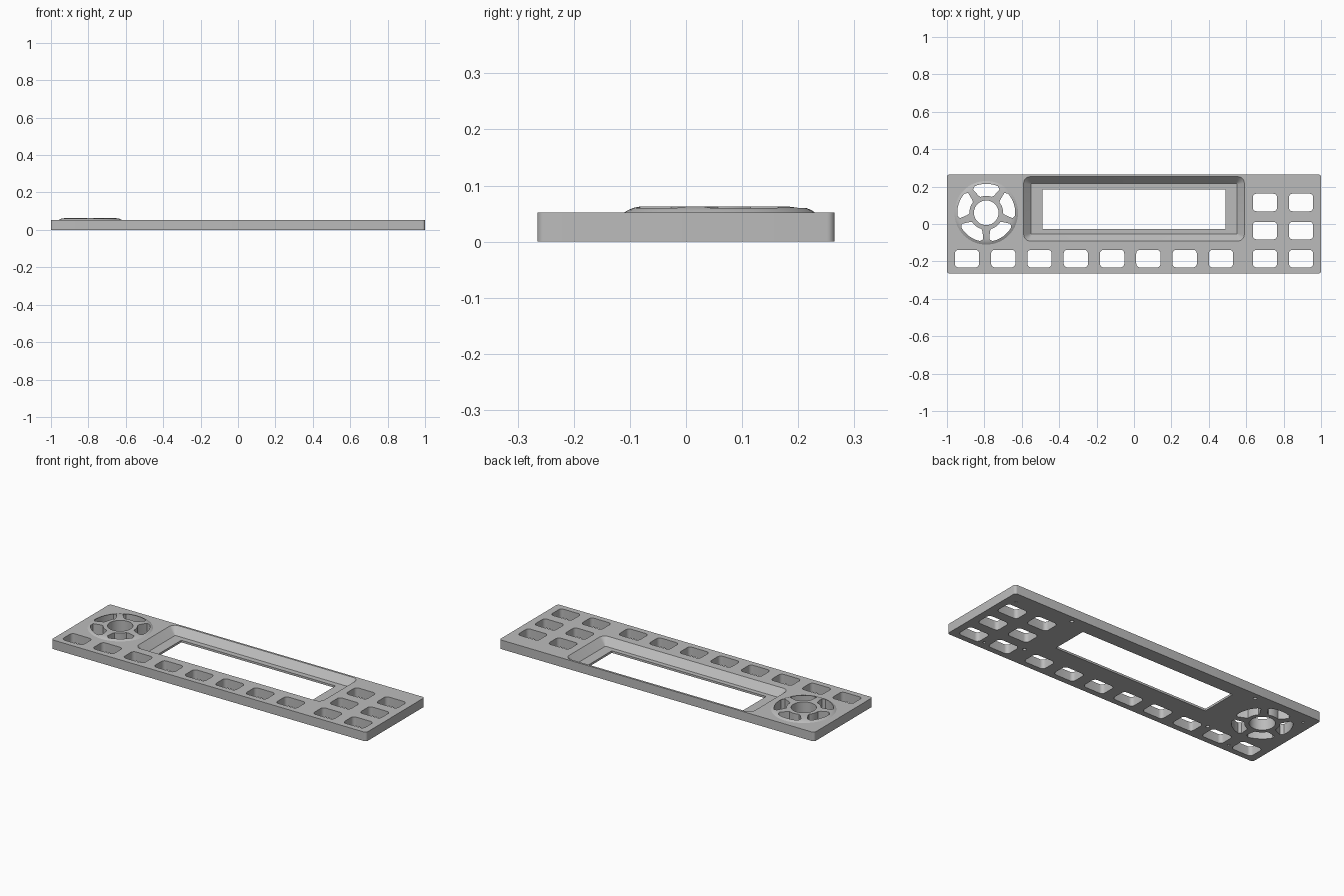
import bpy, bmesh, math

if "Cube" in bpy.data.objects:
    bpy.data.objects.remove(bpy.data.objects["Cube"])

PLATE_TOP = 0.052
PAD_X, PAD_Y = -0.79, 0.06

grey = bpy.data.materials.new("plastic grey")
grey.diffuse_color = (0.5, 0.5, 0.5, 1)
grey.use_nodes = True
grey.node_tree.nodes["Principled BSDF"].inputs["Base Color"].default_value = grey.diffuse_color


def rounded_rect(cx, cy, w, h, r, seg=6):
    """Counter-clockwise outline of a rounded rectangle."""
    pts = []
    for k, (sx, sy) in enumerate([(1, 1), (-1, 1), (-1, -1), (1, -1)]):
        for i in range(seg + 1):
            a = math.pi / 2 * (k + i / seg)
            pts.append((cx + sx * (w / 2 - r) + r * math.cos(a),
                        cy + sy * (h / 2 - r) + r * math.sin(a)))
    return pts


def circle(cx, cy, r, n=48):
    return [(cx + r * math.cos(2 * math.pi * i / n),
             cy + r * math.sin(2 * math.pi * i / n)) for i in range(n)]


def loft(bm, levels):
    """Closed solid through matching outlines given as (outline, z)."""
    rings = [[bm.verts.new((x, y, z)) for x, y in pts] for pts, z in levels]
    n = len(rings[0])
    for lo, hi in zip(rings, rings[1:]):
        for i in range(n):
            j = (i + 1) % n
            bm.faces.new((lo[i], lo[j], hi[j], hi[i]))
    bm.faces.new(rings[0][::-1])
    bm.faces.new(rings[-1])


def make(name, solids):
    bm = bmesh.new()
    for levels in solids:
        loft(bm, levels)
    mesh = bpy.data.meshes.new(name)
    bm.to_mesh(mesh)
    bm.free()
    mesh.materials.append(grey)
    ob = bpy.data.objects.new(name, mesh)
    bpy.context.collection.objects.link(ob)
    return ob


def through(outline):
    return [(outline, -0.05), (outline, 0.12)]


def wedge(mid, r0, r1, gap, n=10):
    """Ring segment outline with rounded corners and parallel-sided spokes."""
    span = math.pi / 5
    pts = []
    for r, sign in ((r1, 1), (r0, -1)):
        for i in range(n + 1):
            t = 2 * i / n - 1
            half = span - math.asin(gap / 2 / r)
            a = mid + sign * t * half
            rr = r - sign * (0.012 if abs(t) == 1 else 0)
            pts.append((PAD_X + rr * math.cos(a), PAD_Y + rr * math.sin(a)))
    return pts


# Front plate
panel = make("front_panel", [[(rounded_rect(0, 0, 2, 0.53, 0.014), 0),
                              (rounded_rect(0, 0, 2, 0.53, 0.014), PLATE_TOP)]])

# Raised round pad with a curved rim
pad = make("round_pad", [[(circle(PAD_X, PAD_Y, r, 64), z) for r, z in
                          [(0.17, 0.03), (0.17, PLATE_TOP), (0.163, 0.0565),
                           (0.153, 0.0605), (0.14, 0.063)]]])

# Button openings: bottom row plus the two right-hand columns
spots = [(-0.893 + 0.194 * i, -0.185) for i in range(8)]
spots += [(x, y) for x in (0.70, 0.893) for y in (-0.185, -0.035, 0.115)]
openings = [through(rounded_rect(x, y, 0.13, 0.094, 0.02)) for x, y in spots]

# Pad openings: centre hole and five ring segments
openings.append(through(circle(PAD_X, PAD_Y, 0.066)))
openings += [through(wedge(math.pi / 2 + k * 2 * math.pi / 5, 0.09, 0.155, 0.035))
             for k in range(5)]

# Blind screw holes in the underside
for s in (-1, 1):
    for x, y, r in [(0.6, 0.23, 0.01), (0.6, -0.14, 0.01),
                    (0.94, 0.2, 0.007), (0.8, -0.215, 0.007)]:
        ring = circle(s * x, y, r, 16)
        openings.append([(ring, -0.02), (ring, 0.025)])
cutter = make("opening_cutter", openings)

# Display recess with sloped walls, and the window in its floor
recess = make("recess_cutter", [[(rounded_rect(0, 0.081, 1.10, 0.27, 0.004), 0.012),
                                 (rounded_rect(0, 0.081, 1.18, 0.344, 0.035), PLATE_TOP),
                                 (rounded_rect(0, 0.081, 1.18, 0.344, 0.035), 0.1)]])
window = make("window_cutter", [through(rounded_rect(0, 0.079, 0.98, 0.212, 0.002))])

for tool, op in ((pad, 'UNION'), (recess, 'DIFFERENCE'),
                 (window, 'DIFFERENCE'), (cutter, 'DIFFERENCE')):
    mod = panel.modifiers.new(tool.name, 'BOOLEAN')
    mod.operation = op
    mod.solver = 'EXACT'
    mod.object = tool
    bpy.context.view_layer.objects.active = panel
    bpy.ops.object.modifier_apply(modifier=mod.name)
    bpy.data.objects.remove(tool)

# Smooth the rounded corners, keep the edges crisp
panel.select_set(True)
bpy.ops.object.shade_smooth_by_angle(angle=math.radians(30))
